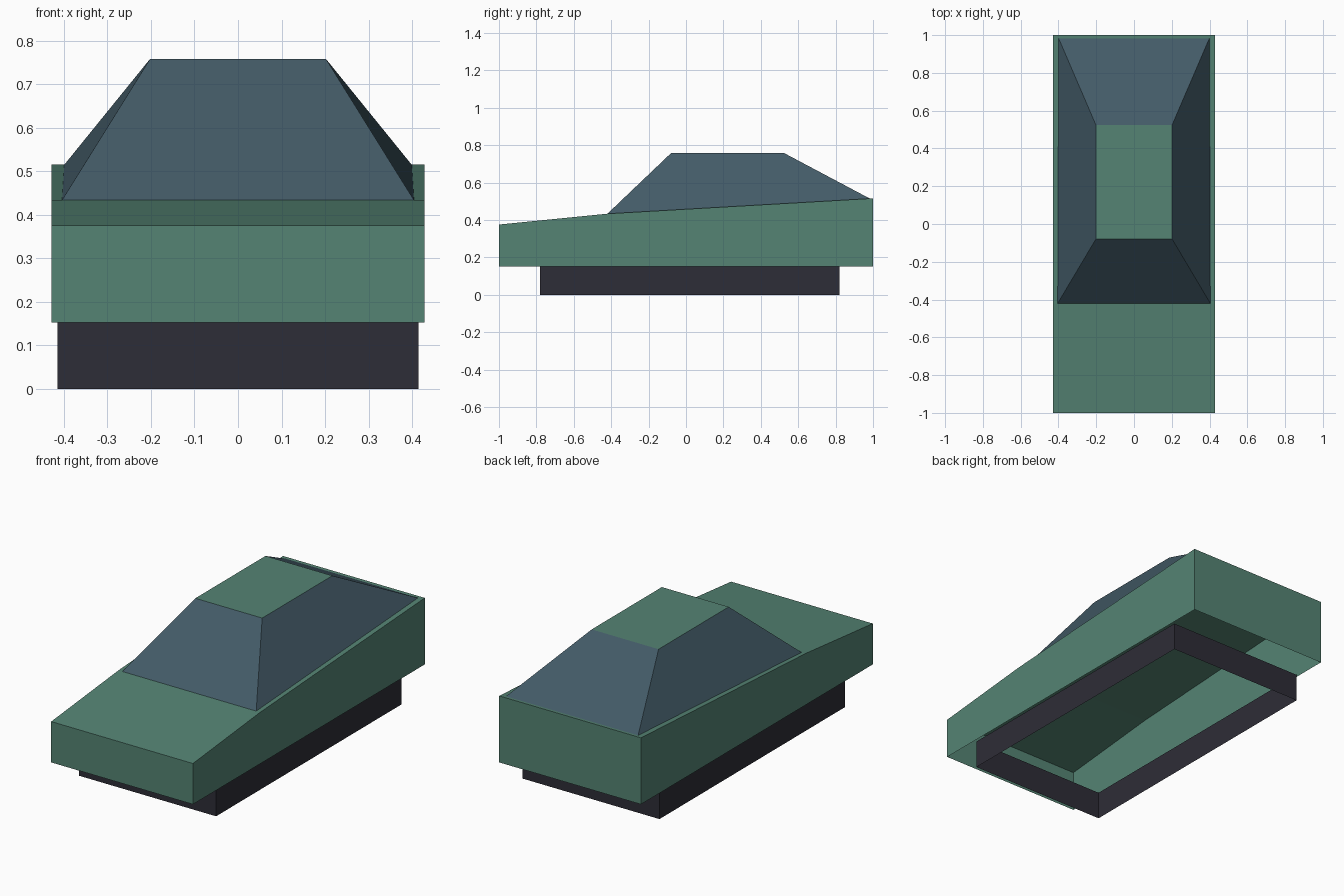
import bpy
import bmesh
from mathutils import Vector

cube = bpy.data.objects.get("Cube")
if cube:
    bpy.data.objects.remove(cube, do_unlink=True)


def material(name, rgb):
    mat = bpy.data.materials.new(name)
    mat.use_nodes = True
    mat.diffuse_color = (*rgb, 1)
    mat.node_tree.nodes["Principled BSDF"].inputs["Base Color"].default_value = (*rgb, 1)
    return mat


green = material("body green", (0.09, 0.23, 0.173))
glass = material("window blue", (0.056, 0.104, 0.135))
dark = material("chassis dark", (0.027, 0.026, 0.038))


def loft(name, ring_a, ring_b, mats, is_open, slot=lambda normal: 0):
    """Solid between two matching rings; faces picked by is_open are removed."""
    bm = bmesh.new()
    a = [bm.verts.new(p) for p in ring_a]
    b = [bm.verts.new(p) for p in ring_b]
    bm.faces.new(a)
    bm.faces.new(b)
    for i in range(len(a)):
        j = (i + 1) % len(a)
        bm.faces.new((a[i], a[j], b[j], b[i]))
    bmesh.ops.recalc_face_normals(bm, faces=bm.faces)
    bm.normal_update()
    for face in bm.faces:
        face.material_index = slot(face.normal)
    bmesh.ops.delete(bm, geom=[f for f in bm.faces if is_open(f.normal)],
                     context="FACES_ONLY")
    mesh = bpy.data.meshes.new(name)
    bm.to_mesh(mesh)
    bm.free()
    for mat in mats:
        mesh.materials.append(mat)
    obj = bpy.data.objects.new(name, mesh)
    bpy.context.collection.objects.link(obj)
    return obj


def rect(front, back):
    """Symmetric ring from (half width, y, z) at the front and back edges."""
    return [Vector((s * w, y, z)) for s, w, y, z in
            ((-1, *front), (1, *front), (1, *back), (-1, *back))]


# Wedge body: side profile stretched across the width, open underneath
profile = [(-1, 0.153), (1, 0.153), (1, 0.516), (-0.42, 0.434), (-1, 0.376)]
loft("body",
     [(-0.428, y, z) for y, z in profile],
     [(0.428, y, z) for y, z in profile],
     [green], lambda n: n.z < -0.9)

# Cabin: sloping windows with a green roof
loft("cabin",
     rect((0.404, -0.42, 0.434), (0.399, 0.983, 0.515)),
     rect((0.202, -0.08, 0.758), (0.202, 0.525, 0.758)),
     [glass, green], lambda n: n.z < -0.9,
     lambda n: 1 if n.z > 0.99 else 0)

# Chassis skirt: four walls, open above and below
loft("chassis_skirt",
     rect((0.414, -0.78, 0), (0.414, 0.82, 0)),
     rect((0.414, -0.78, 0.153), (0.414, 0.82, 0.153)),
     [dark], lambda n: abs(n.z) > 0.9)
